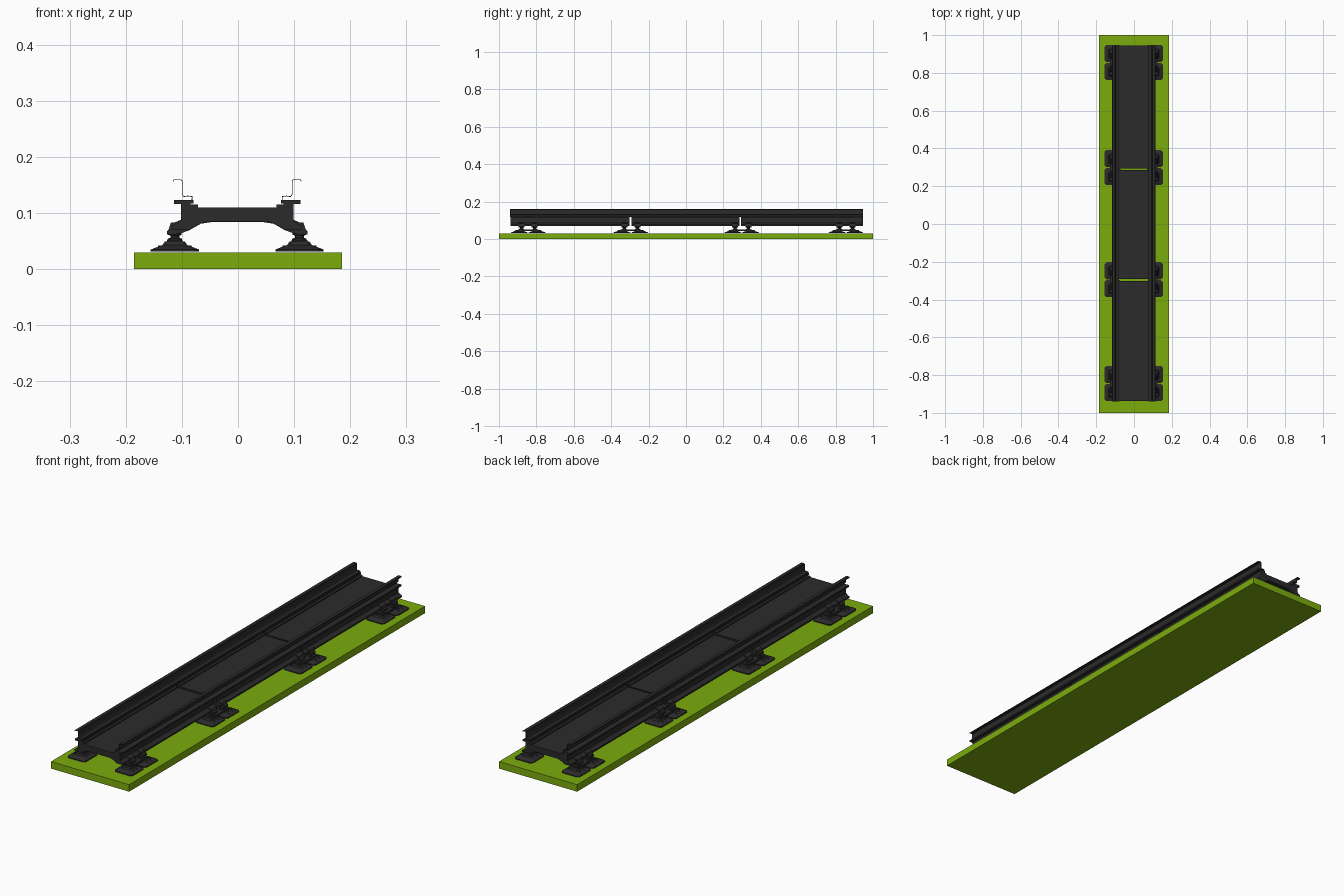
import bpy, bmesh
from math import radians

if "Cube" in bpy.data.objects:
    bpy.data.objects.remove(bpy.data.objects["Cube"])

X0 = -0.0015                      # slight sideways offset of the track


def material(name, rgb):
    m = bpy.data.materials.new(name)
    m.diffuse_color = (*rgb, 1)
    m.use_nodes = True
    m.node_tree.nodes["Principled BSDF"].inputs["Base Color"].default_value = m.diffuse_color
    return m


GREEN = material("green", (0.2, 0.41, 0.004))
DARK = material("dark", (0.024, 0.024, 0.024))


def finish(name, bm, mat):
    bmesh.ops.recalc_face_normals(bm, faces=bm.faces)
    me = bpy.data.meshes.new(name)
    bm.to_mesh(me)
    bm.free()
    me.materials.append(mat)
    ob = bpy.data.objects.new(name, me)
    bpy.context.collection.objects.link(ob)
    return ob


def add_box(bm, x0, x1, y0, y1, z0, z1):
    vs = bmesh.ops.create_cube(bm, size=1)["verts"]
    for v in vs:
        v.co = ((x0 + x1) / 2 + v.co.x * (x1 - x0),
                (y0 + y1) / 2 + v.co.y * (y1 - y0),
                (z0 + z1) / 2 + v.co.z * (z1 - z0))


def add_loft(bm, rings):
    loops = [[bm.verts.new(p) for p in r] for r in rings]
    n = len(loops[0])
    for a, b in zip(loops, loops[1:]):
        for i in range(n):
            bm.faces.new((a[i], a[(i + 1) % n], b[(i + 1) % n], b[i]))
    bm.faces.new(loops[0][::-1])
    bm.faces.new(loops[-1])


def add_extrusion(bm, profile, y0, y1):
    add_loft(bm, [[(x, y, z) for x, z in profile] for y in (y0, y1)])


def add_turned(bm, x, y, steps, sides=12):
    from math import cos, sin, tau
    add_loft(bm, [[(x + r * cos(tau * i / sides), y + r * sin(tau * i / sides), z)
                   for i in range(sides)] for r, z in steps])


def mirrored(half):
    return half + [(-x, z) for x, z in reversed(half)]


def shifted(profile):
    return [(x + X0, z) for x, z in profile]


# base board
bm = bmesh.new()
add_box(bm, -0.185, 0.185, -1, 1, 0, 0.03)
finish("base_board", bm, GREEN)

# deck segments: arched extrusion with raised side flanges
deck_half = [(0.07, 0.11), (0.07, 0.115), (0.083, 0.115), (0.083, 0.118),
             (0.113, 0.118), (0.113, 0.1165), (0.1, 0.1165), (0.1, 0.087),
             (0.107, 0.081), (0.115, 0.077), (0.115, 0.07), (0.085, 0.07),
             (0.07, 0.079), (0.058, 0.084), (0.045, 0.085)]
deck = shifted(mirrored(deck_half))
for i, (a, b) in enumerate([(-0.938, -0.302), (-0.291, 0.285), (0.293, 0.945)]):
    bm = bmesh.new()
    add_extrusion(bm, deck, a, b)
    finish(f"deck_segment_{i + 1}", bm, DARK)

# continuous thin rails: flange strip, foot, web and outward lip
rail_line = [(0.08, 0.1235), (0.0795, 0.13), (0.088, 0.131), (0.095, 0.13),
             (0.0975, 0.134), (0.0975, 0.158), (0.0995, 0.16), (0.1135, 0.16),
             (0.115, 0.156)]
T = 0.0012
rail_back = [(0.0812, 0.1235), (0.0808, 0.1288), (0.088, 0.1297),
             (0.0955, 0.1287), (0.0975 + T, 0.1335), (0.0975 + T, 0.1575),
             (0.1, 0.16 - T), (0.1128, 0.16 - T), (0.114, 0.156)]
rail = rail_line + rail_back[::-1]
for side, s in (("left", -1), ("right", 1)):
    bm = bmesh.new()
    add_extrusion(bm, shifted([(x * s, z) for x, z in rail]), -0.94, 0.945)
    x0, x1 = sorted((s * 0.078, s * 0.1125))
    add_box(bm, x0 + X0, x1 + X0, -0.94, 0.945, 0.117, 0.1235)
    finish(f"rail_{side}", bm, DARK)

# supports: arched brackets, hinge posts and twin pads
bracket_half = [(0.057, 0.1), (0.1, 0.1), (0.1, 0.088), (0.112, 0.083),
                (0.118, 0.083), (0.122, 0.071), (0.125, 0.068), (0.125, 0.062),
                (0.115, 0.061), (0.1, 0.064), (0.085, 0.0695), (0.065, 0.081),
                (0.045, 0.084)]
bracket = shifted(mirrored(bracket_half))
pad_rings = [(0.043, 0.045, 0.0315), (0.043, 0.045, 0.035), (0.034, 0.036, 0.0385),
             (0.022, 0.024, 0.043), (0.018, 0.02, 0.049)]


def pad_ring(cx, cy, hx, hy, z):
    c = 0.2 * hx
    q = [(hx, -hy + c), (hx, hy - c), (hx - c, hy), (-hx + c, hy),
         (-hx, hy - c), (-hx, -hy + c), (-hx + c, -hy), (hx - c, -hy)]
    return [(cx + x, cy + y, z) for x, y in q]


for n, cy in enumerate((-0.844, -0.295, 0.298, 0.855)):
    bm = bmesh.new()
    for d in (-0.035, 0.035):
        add_extrusion(bm, bracket, cy + d - 0.016, cy + d + 0.016)
    finish(f"bracket_{n + 1}", bm, DARK)
    for side, s in (("left", -1), ("right", 1)):
        cx = s * 0.111 + X0
        bm = bmesh.new()
        for d in (-0.0475, 0.0475):
            add_loft(bm, [pad_ring(cx, cy + d, hx, hy, z) for hx, hy, z in pad_rings])
            # raised ribs on each pad
            for r in (-0.012, 0.012):
                add_box(bm, cx - 0.03, cx + 0.03, cy + d + r - 0.002,
                        cy + d + r + 0.002, 0.034, 0.042)
        finish(f"foot_pads_{n + 1}_{side}", bm, DARK)
        bm = bmesh.new()
        add_box(bm, cx - 0.014, cx + 0.014, cy - 0.055, cy + 0.055, 0.044, 0.052)
        for d in (-0.035, 0.035):
            add_turned(bm, cx, cy + d, [(0.013, 0.05), (0.013, 0.054), (0.008, 0.056),
                                        (0.008, 0.06), (0.012, 0.061), (0.012, 0.066)])
        ob = finish(f"foot_post_{n + 1}_{side}", bm, DARK)
        bpy.context.view_layer.objects.active = ob
        ob.select_set(True)
        bpy.ops.object.shade_smooth_by_angle(angle=radians(35))
        ob.select_set(False)
